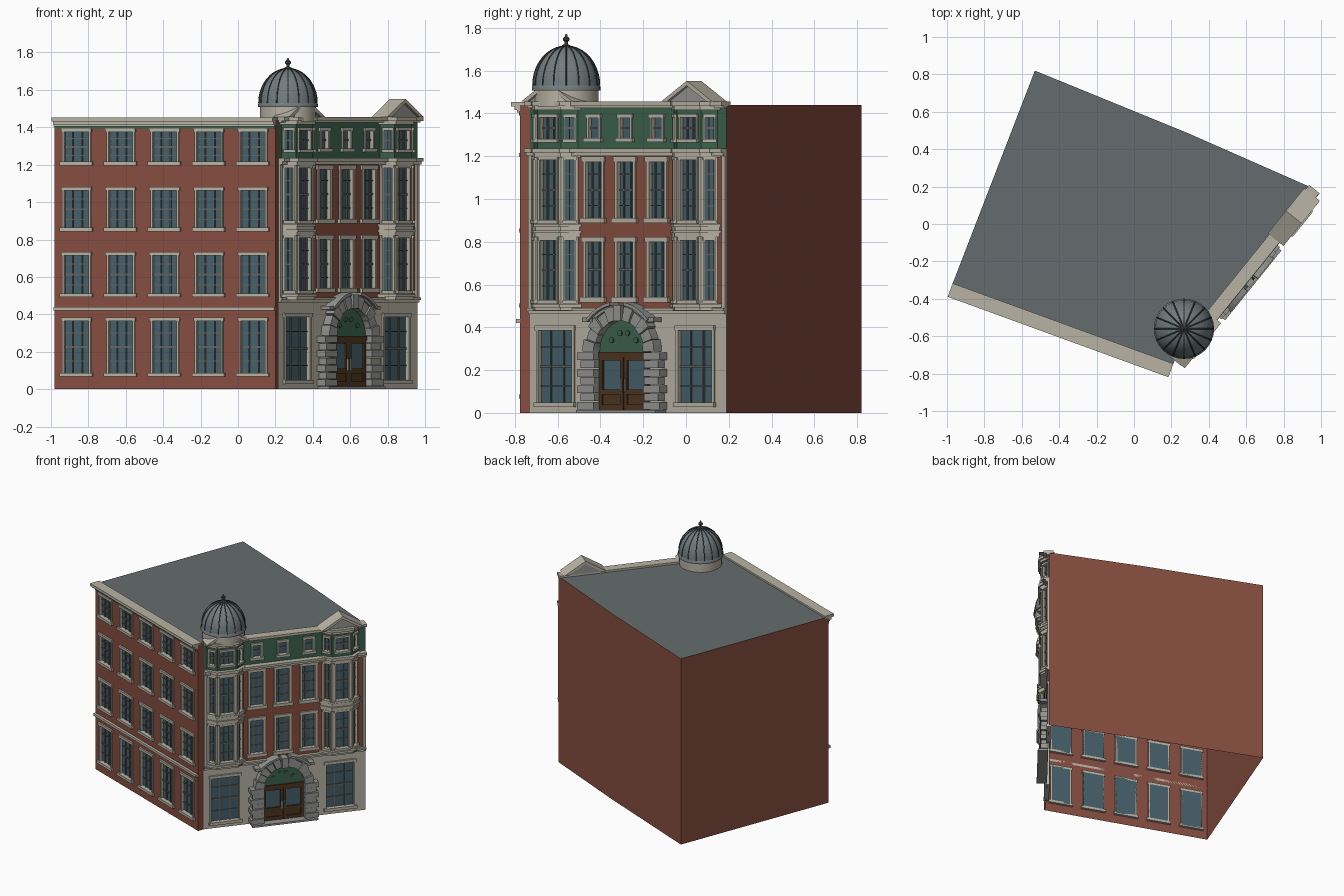
import bpy, bmesh
from math import sin, cos, pi, radians
from mathutils import Matrix, Vector

if "Cube" in bpy.data.objects:
    bpy.data.objects.remove(bpy.data.objects["Cube"])

COL = {"brick": (.24, .075, .05), "trim": (.48, .45, .37), "green": (.045, .12, .075),
       "glass": (.06, .115, .14), "bars": (.12, .13, .12), "roof": (.13, .15, .155),
       "stone": (.3, .3, .29), "wood": (.075, .035, .015), "dome": (.17, .2, .21), "rib": (.05, .055, .06)}
mats = {}
for k, c in COL.items():
    mats[k] = bpy.data.materials.new(k)
    mats[k].diffuse_color = (*c, 1)
parts = {}


def part(name, col):
    return parts.setdefault(name, (bmesh.new(), col))[0]


def P(u, d, z):
    return Vector((u, -d, z))


def frame(p, q):
    """Facade frame: u runs from p to q, d points outward. Returns matrix and length."""
    v = Vector((q[0] - p[0], q[1] - p[1]))
    t = v.normalized()
    return Matrix(((t.x, -t.y, 0, p[0]), (t.y, t.x, 0, p[1]), (0, 0, 1, 0), (0, 0, 0, 1))), v.length


def ext(bm, M, pts, vec):
    a = [bm.verts.new(M @ p) for p in pts]
    b = [bm.verts.new(M @ (p + vec)) for p in pts]
    bm.faces.new(a)
    bm.faces.new(b[::-1])
    for i in range(len(a)):
        j = (i + 1) % len(a)
        bm.faces.new((a[i], b[i], b[j], a[j]))


def box(bm, M, u0, u1, d0, d1, z0, z1):
    ext(bm, M, [P(u0, d0, z0), P(u1, d0, z0), P(u1, d1, z0), P(u0, d1, z0)], P(0, 0, z1 - z0))


def face_prism(bm, M, uz, d0, d1):
    ext(bm, M, [P(u, d0, z) for u, z in uz], P(0, d1 - d0, 0))


def arc(bm, M, cu, cz, r0, r1, a0, a1, d0, d1, n=4):
    A = [radians(a0 + (a1 - a0) * i / n) for i in range(n + 1)]
    pts = [(cu + r1 * cos(a), cz + r1 * sin(a)) for a in A]
    pts += [(cu + r0 * cos(a), cz + r0 * sin(a)) for a in A[::-1]] if r0 else []
    face_prism(bm, M, pts, d0, d1)


def wall(bm, M, u0, u1, z0, z1, holes=()):
    """Sheet wall on a grid with rectangular openings left out."""
    us = sorted({u0, u1, *[h[0] for h in holes], *[h[1] for h in holes]})
    zs = sorted({z0, z1, *[h[2] for h in holes], *[h[3] for h in holes]})
    for a, b in zip(us, us[1:]):
        for c, e in zip(zs, zs[1:]):
            m, n = (a + b) / 2, (c + e) / 2
            if not any(h[0] < m < h[1] and h[2] < n < h[3] for h in holes):
                bm.faces.new([bm.verts.new(M @ P(*p)) for p in ((a, 0, c), (b, 0, c), (b, 0, e), (a, 0, e))])


def window(M, h, cols=3, rows=4, f=.011, ledge=.012):
    u0, u1, z0, z1 = h
    fr, ba = part("window_frames", "trim"), part("window_bars", "bars")
    box(part("window_glass", "glass"), M, u0, u1, -.02, -.016, z0, z1)
    for a, b in ((u0, u0 + f), (u1 - f, u1)):
        box(fr, M, a, b, -.02, .008, z0, z1)
    box(fr, M, u0 - ledge / 2, u1 + ledge / 2, -.02, .013, z1 - f, z1 + .008)
    box(fr, M, u0 - ledge, u1 + ledge, -.02, .018, z0 - .008, z0 + f)
    for i in range(1, cols):
        u = u0 + (u1 - u0) * i / cols
        box(ba, M, u - .003, u + .003, -.017, -.008, z0, z1)
    for i in range(1, rows):
        z = z0 + (z1 - z0) * i / rows
        w = .005 if i * 2 == rows else .0025
        box(ba, M, u0, u1, -.017, -.009, z - w, z + w)


# plan corners, blank walls and roof
A, B, C, D, E, F = (-.98, -.345), (.2, -.775), (.217, -.73), (.96, .19), (.29, .485), (-.53, .82)
for p, q in ((B, C), (D, E), (E, F), (F, A)):
    M, L = frame(p, q)
    wall(part("blank_brick_wall", "brick"), M, 0, L, 0, 1.44)
rb = part("roof_wall", "roof")
rb.faces.new([rb.verts.new((x, y, 1.44)) for x, y in (A, B, C, D, E, F)])

# side street facade: 5 x 4 windows, belt course and stepped cornice
M, L = frame(A, B)
holes = [(L * (i + .5) / 5 - .08, L * (i + .5) / 5 + .08, a, b) for i in range(5)
         for a, b in ((.075, .375), (.5, .725), (.852, 1.072), (1.205, 1.385))]
wall(part("street_brick_wall", "brick"), M, 0, L, 0, 1.44, holes)
for h in holes:
    window(M, h)
box(part("frieze", "green"), M, 0, L, 0, .006, 1.39, 1.412)
co = part("street_cornice", "trim")
for d0, d1, z0, z1 in ((0, .02, .42, .438), (0, .015, 1.405, 1.415), (0, .028, 1.415, 1.432), (-.03, .047, 1.432, 1.453)):
    box(co, M, 0, L, d0, d1, z0, z1)

# main facade walls
M, L = frame(C, D)
mid, bays = .577, (.577 - .42, .577 + .42)
shop = [(c - .115, c + .115, .035, .4) for c in bays]
wall(part("ground_wall", "trim"), M, 0, L, 0, .48, shop)
for h in shop:
    window(M, h, 3, 4, .014, .006)
centres = [mid - .19, mid, mid + .19]
tall = [(c - .062, c + .062, a, b) for c in centres for a, b in ((.525, .815), (.895, 1.19))]
small = [(c - .04, c + .04, 1.275, 1.39) for c in centres]
wall(part("main_brick_wall", "brick"), M, 0, L, .48, 1.22, tall)
wall(part("attic_wall", "green"), M, 0, L, 1.22, 1.44, small)
for h in tall:
    window(M, h, 3, 4, .016)
for h in small:
    window(M, h, 1, 2)

# main facade horizontal bands
bd = part("main_bands", "trim")
for d0, d1, z0, z1 in ((0, .015, .462, .477), (0, .025, .477, .49), (0, .028, 1.2, 1.218), (0, .042, 1.218, 1.235),
                       (0, .02, 1.425, 1.435), (-.03, .04, 1.435, 1.455)):
    box(bd, M, 0, L, d0, d1, z0, z1)
for u in (0, L - .02):
    box(bd, M, u, u + .02, 0, .012, .48, 1.2)

# canted bays with three windows per floor
for c in bays:
    pts = [(c - .132, 0), (c - .072, .05), (c + .072, .05), (c + .132, 0)]
    for o, z0, z1 in ((.012, .478, .492), (.022, .492, .508), (.012, .822, .84), (.02, .84, .853), (.01, .853, .87),
                      (.018, .87, .884), (.014, 1.195, 1.215), (.026, 1.215, 1.237), (.014, 1.415, 1.435), (.026, 1.435, 1.455)):
        poly = [P(c - .132 - o, 0, z0), P(c - .072 - o * .4, .05 + o, z0), P(c + .072 + o * .4, .05 + o, z0), P(c + .132 + o, 0, z0)]
        ext(part("bay_bands", "trim"), M, poly, P(0, 0, z1 - z0))
    for i in range(3):
        w = [M @ P(u, d, 0) for u, d in pts[i:i + 2]]
        N, n = frame(w[0], w[1])
        e = .016 if i == 1 else .01
        hs = [(e, n - e, .52, .815), (e, n - e, .893, 1.19)]
        top = [(e, n - e, 1.272, 1.39)]
        wall(part("bay_wall", "trim"), N, 0, n, .48, 1.22, hs)
        wall(part("bay_attic_wall", "green"), N, 0, n, 1.22, 1.44, top)
        for h in hs + top:
            window(N, h, 3 if i == 1 else 2, 4 if h[2] < 1.2 else 2, .008, .004)
    # triangular pediment over the bay
    face_prism(part("pediment_field", "stone"), M, [(c - .13, 1.455), (c + .13, 1.455), (c, 1.535)], -.035, .05)
    face_prism(part("pediment_rakes", "trim"), M, [(c - .155, 1.455), (c - .12, 1.455), (c, 1.53), (c + .12, 1.455),
                                                  (c + .155, 1.455), (c, 1.552)], -.04, .068)

# entrance: step, rusticated jambs, arch stones, broken curved pediment
st, spring = part("entrance_stonework", "stone"), .285
box(st, M, mid - .24, mid + .24, 0, .075, 0, .014)
for s in (-1, 1):
    for i in range(7):
        w = .085 if i % 2 else .1
        z = .014 + i * .0387
        a, b = sorted((mid + s * .148, mid + s * (.148 + w)))
        box(st, M, a, b, 0, .05 if i % 2 else .057, z + .002, z + .037)
    a0, a1 = (42, 80) if s > 0 else (138, 100)
    hd = part("curved_pediment", "stone")
    arc(hd, M, mid, .27, .235, .25, a0, a1, 0, .07, 8)
    arc(hd, M, mid, .27, .222, .235, a0, a1, 0, .052, 8)
    a, b = sorted((mid + s * .155, mid + s * .215))
    box(hd, M, a, b, 0, .06, .425, .445)
for i in range(11):
    a = i * 180 / 11
    arc(st, M, mid, spring, .148, .205 if i % 2 else .215, a + .6, a + 15.7, 0, .05 if i % 2 else .058, 2)
box(st, M, mid - .022, mid + .022, 0, .068, .43, .505)
arc(part("fanlight_panel", "green"), M, mid, spring, 0, .15, 0, 180, 0, .012, 20)
for a in (30, 75, 105, 150):
    arc(part("fanlight_ornament", "green"), M, mid + .085 * cos(radians(a)), spring + .02 + .07 * sin(radians(a)), 0, .013, 0, 324, .01, .02, 9)
dr = part("double_door", "wood")
box(dr, M, mid - .15, mid + .15, 0, .022, .26, spring)
for s in (-1, 1):
    c = mid + s * .074
    box(part("door_glass", "glass"), M, c - .06, c + .06, 0, .006, .1, .25)
    for a, b in ((c - .072, c - .054), (c + .054, c + .072)):
        box(dr, M, a, b, 0, .018, .014, .26)
    for z0, z1 in ((.014, .04), (.085, .11), (.245, .26)):
        box(dr, M, c - .06, c + .06, 0, .018, z0, z1)
    box(dr, M, c - .06, c + .06, 0, .01, .04, .085)
    box(part("door_handles", "trim"), M, mid + s * .012 - .003, mid + s * .012 + .003, .018, .026, .1, .16)

# turn the collected parts into objects
for name, (bm, col) in parts.items():
    if not name.endswith("_wall"):
        bmesh.ops.recalc_face_normals(bm, faces=bm.faces)
    me = bpy.data.meshes.new(name)
    bm.to_mesh(me)
    me.materials.append(mats[col])
    bpy.context.collection.objects.link(bpy.data.objects.new(name, me))


# corner dome: drum, shell, finial and ribs
def lathe(name, col, prof, n=32):
    bm = bmesh.new()
    vs = [bm.verts.new((r, 0, z)) for r, z in prof]
    es = [bm.edges.new(e) for e in zip(vs, vs[1:])]
    bmesh.ops.spin(bm, geom=vs + es, axis=(0, 0, 1), cent=(0, 0, 0), angle=2 * pi, steps=n)
    bmesh.ops.remove_doubles(bm, verts=bm.verts, dist=1e-5)
    bmesh.ops.recalc_face_normals(bm, faces=bm.faces)
    me = bpy.data.meshes.new(name)
    bm.to_mesh(me)
    me.materials.append(mats[col])
    ob = bpy.data.objects.new(name, me)
    ob.location = (.267, -.56, 0)
    bpy.context.collection.objects.link(ob)
    bpy.context.view_layer.objects.active = ob
    ob.select_set(True)
    bpy.ops.object.shade_smooth_by_angle(angle=radians(35))
    ob.select_set(False)


shell = [(.156 * cos(t * pi / 20), 1.53 + .185 * sin(t * pi / 20)) for t in range(10)] + [(0, 1.715)]
lathe("dome_drum", "trim", [(0, 1.43), (.15, 1.43), (.15, 1.512), (0, 1.512)])
lathe("dome_rim", "dome", [(0, 1.508), (.161, 1.508), (.161, 1.522), (.156, 1.53), (0, 1.53)])
lathe("dome_shell", "dome", shell)
lathe("dome_finial", "rib", [(0, 1.705), (.022, 1.71), (.02, 1.718), (.008, 1.724), (.008, 1.735), (.016, 1.742),
                             (.016, 1.752), (.007, 1.758), (.005, 1.768), (0, 1.772)], 12)
cu = bpy.data.curves.new("dome_ribs", "CURVE")
cu.dimensions, cu.bevel_depth, cu.bevel_resolution = "3D", .0035, 1
for k in range(16):
    sp = cu.splines.new("POLY")
    sp.points.add(len(shell) - 1)
    for p, (r, z) in zip(sp.points, shell):
        p.co = (r * cos(k * pi / 8), r * sin(k * pi / 8), z, 1)
cu.materials.append(mats["rib"])
ribs = bpy.data.objects.new("dome_ribs", cu)
ribs.location = (.267, -.56, 0)
bpy.context.collection.objects.link(ribs)

for m in bpy.data.materials:
    if m.users and not m.is_grease_pencil:
        m.use_nodes = True
        m.node_tree.nodes["Principled BSDF"].inputs["Base Color"].default_value = m.diffuse_color
